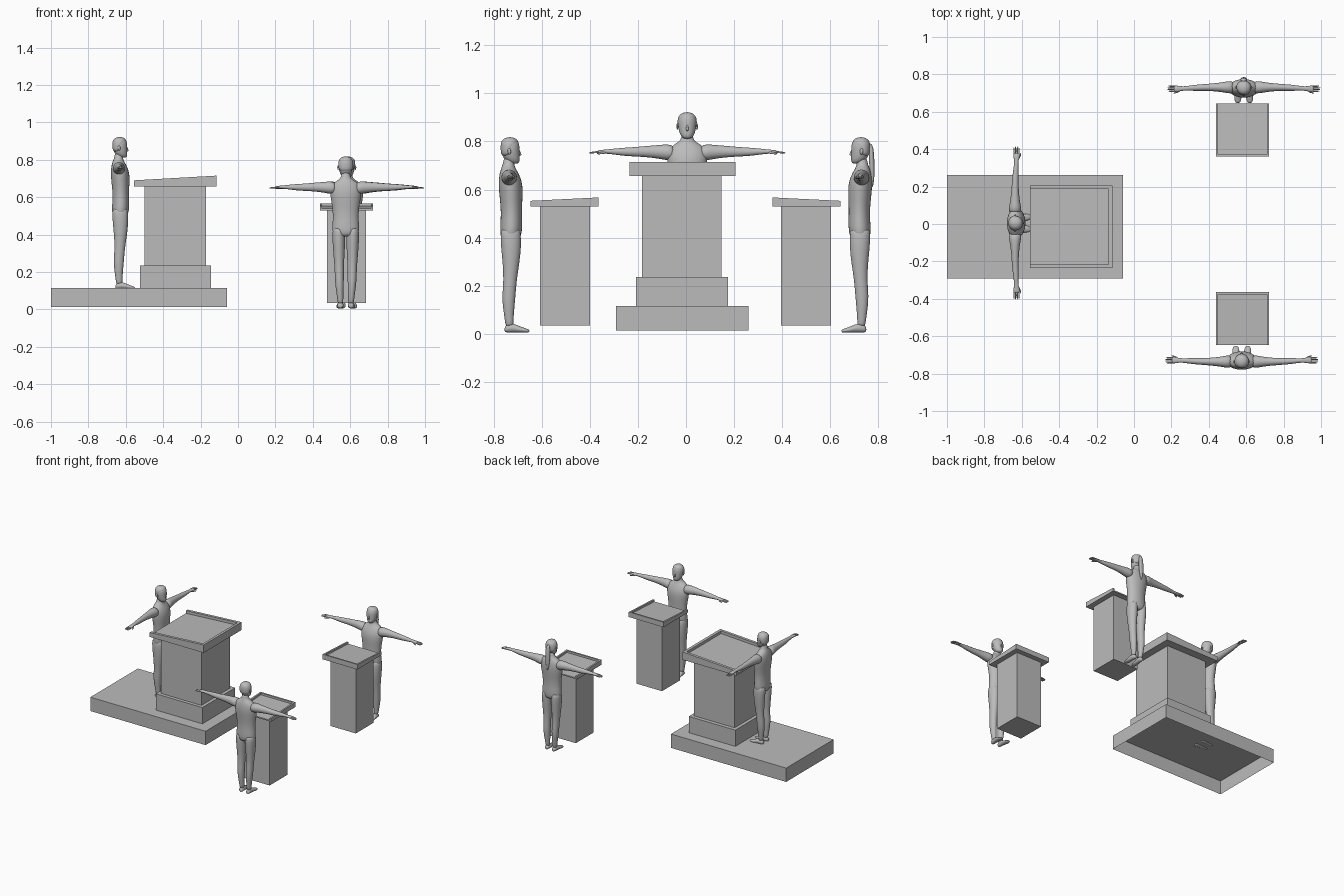
import bpy, bmesh, math
from mathutils import Matrix, Vector

cube = bpy.data.objects.get("Cube")
if cube:
    bpy.data.objects.remove(cube, do_unlink=True)

grey = bpy.data.materials.new("plain_grey")
grey.use_nodes = True
grey.diffuse_color = (0.5, 0.5, 0.5, 1)
grey.node_tree.nodes["Principled BSDF"].inputs["Base Color"].default_value = (0.5, 0.5, 0.5, 1)


def finish(name, bm, place, smooth=False):
    bmesh.ops.transform(bm, matrix=place, verts=bm.verts)
    mesh = bpy.data.meshes.new(name)
    bm.to_mesh(mesh)
    bm.free()
    mesh.materials.append(grey)
    obj = bpy.data.objects.new(name, mesh)
    bpy.context.collection.objects.link(obj)
    if smooth:
        mesh.polygons.foreach_set("use_smooth", [True] * len(mesh.polygons))
        obj.modifiers.new("Subdivision", "SUBSURF").levels = 1
        obj.modifiers["Subdivision"].render_levels = 1
    return obj


def block(name, place, xs, ys, z0, front_z, back_z=None, open_bottom=False):
    """Box whose top may slope from front_z (at low y) to back_z (at high y)."""
    back_z = front_z if back_z is None else back_z
    bm = bmesh.new()
    bmesh.ops.create_cube(bm, size=2)
    for v in bm.verts:
        top = front_z if v.co.y < 0 else back_z
        v.co = (xs[v.co.x > 0], ys[v.co.y > 0], top if v.co.z > 0 else z0)
    if open_bottom:
        bm.normal_update()
        bottom = [f for f in bm.faces if f.normal.z < -0.9]
        bmesh.ops.delete(bm, geom=bottom, context="FACES_ONLY")
    return finish(name, bm, place)


def loft(name, place, axis, rings, side=1, sides=12):
    """Skin ellipses (x, y, z, half width, half depth) lying across an axis."""
    u, v = {"x": ((0, 1, 0), (0, 0, 1)), "y": ((1, 0, 0), (0, 0, 1)),
            "z": ((1, 0, 0), (0, 1, 0))}[axis]
    u, v = Vector(u), Vector(v)
    bm = bmesh.new()
    loops = []
    for x, y, z, a, b in rings:
        loop = []
        for i in range(sides):
            t = math.tau * i / sides
            p = Vector((x, y, z)) + u * a * math.cos(t) + v * b * math.sin(t)
            loop.append(bm.verts.new((p.x * side, p.y, p.z)))
        loops.append(loop)
    for low, high in zip(loops, loops[1:]):
        for i in range(sides):
            j = (i + 1) % sides
            bm.faces.new((low[i], low[j], high[j], high[i]))
    bm.faces.new(loops[0])
    bm.faces.new(loops[-1])
    bmesh.ops.recalc_face_normals(bm, faces=bm.faces)
    return finish(name, bm, place, True)


def desk_top(name, place, xs, ys, z0, front_z, back_z, rim, depth):
    """Sloping slab with a raised rim on three sides, open to the speaker."""
    block(name + "_slab", place, xs, ys, z0, front_z - depth, back_z - depth)
    slope = (back_z - front_z) / (ys[1] - ys[0])
    inner_z = front_z + slope * rim
    block(name + "_front_rim", place, xs, (ys[0], ys[0] + rim), z0, front_z, inner_z)
    for label, span in (("right", (xs[0], xs[0] + rim)), ("left", (xs[1] - rim, xs[1]))):
        block(f"{name}_{label}_rim", place, span, (ys[0] + rim, ys[1]), z0, inner_z, back_z)


def person(name, place, ponytail=False):
    # Torso and neck
    loft(name + "_torso", place, "z", [
        (0, 0, .385, .045, .03), (0, 0, .40, .073, .044), (0, -.003, .44, .074, .048),
        (0, -.004, .50, .068, .044), (0, -.002, .56, .076, .048), (0, 0, .615, .086, .052),
        (0, .004, .65, .085, .045), (0, .008, .675, .066, .036), (0, .01, .692, .034, .027),
        (0, .008, .708, .024, .023), (0, .004, .735, .023, .024)], sides=16)
    # Head with jaw, brow and crown
    loft(name + "_head", place, "z", [
        (0, -.016, .704, .012, .014), (0, -.012, .712, .024, .026), (0, -.004, .728, .033, .035),
        (0, 0, .75, .038, .038), (0, .001, .775, .04, .039), (0, .002, .793, .037, .037),
        (0, .002, .806, .026, .027), (0, .002, .812, .01, .011)], sides=16)
    loft(name + "_nose", place, "z", [
        (0, -.037, .737, .005, .003), (0, -.039, .741, .007, .008),
        (0, -.037, .75, .005, .006), (0, -.035, .763, .004, .003)], sides=8)
    # Hair cap sitting on the back of the head
    loft(name + "_hair", place, "z", [
        (0, .017, .735, .032, .02), (0, .014, .75, .039, .027), (0, .008, .775, .042, .035),
        (0, .003, .795, .039, .038), (0, .003, .808, .028, .029), (0, .003, .815, .01, .01)], sides=16)
    if ponytail:
        loft(name + "_ponytail", place, "z", [
            (0, .04, .79, .009, .007), (0, .046, .77, .016, .01), (0, .047, .73, .02, .012),
            (0, .05, .68, .019, .011), (0, .051, .64, .013, .008), (0, .05, .605, .004, .003)])
    for label, side in (("left", 1), ("right", -1)):
        loft(f"{name}_{label}_ear", place, "z", [
            (.039, .005, .742, .003, .004), (.042, .005, .75, .004, .007),
            (.042, .006, .762, .004, .008), (.04, .006, .768, .002, .004)], side, 8)
        # Arm held straight out
        loft(f"{name}_{label}_arm", place, "x", [
            (.05, .006, .645, .036, .034), (.085, .006, .648, .034, .035),
            (.12, .006, .65, .026, .029), (.17, .006, .651, .021, .024),
            (.22, .005, .65, .018, .02), (.26, .003, .65, .017, .018),
            (.31, 0, .651, .012, .012), (.335, -.001, .651, .012, .009),
            (.36, -.002, .65, .019, .008), (.375, -.002, .649, .017, .007)], side)
        # Fingers and thumb
        for n in range(4):
            y = -.015 + n * .009
            reach = .405 + .006 * (n in (1, 2))
            loft(f"{name}_{label}_finger_{n + 1}", place, "x", [
                (.36, y, .65, .004, .005), (.39, y, .648, .0045, .005),
                (reach, y, .645, .003, .003)], side, 6)
        loft(f"{name}_{label}_thumb", place, "x", [
            (.335, -.008, .648, .005, .006), (.355, -.02, .645, .006, .006),
            (.378, -.026, .642, .003, .004)], side, 6)
        # Leg and foot
        loft(f"{name}_{label}_leg", place, "z", [
            (.028, .004, .025, .016, .018), (.029, .006, .05, .016, .018),
            (.032, .008, .10, .021, .024), (.034, .008, .15, .025, .029),
            (.035, .002, .22, .025, .028), (.036, -.002, .29, .031, .036),
            (.037, -.002, .36, .035, .044), (.038, 0, .41, .035, .044),
            (.036, 0, .44, .03, .04)], side)
        loft(f"{name}_{label}_foot", place, "y", [
            (.028, .026, .014, .01, .01), (.028, .016, .019, .017, .018),
            (.029, -.01, .022, .018, .02), (.031, -.04, .014, .02, .013),
            (.032, -.064, .01, .019, .009), (.032, -.079, .008, .01, .006)], side)


def facing(degrees):
    return Matrix.Rotation(math.radians(degrees), 4, "Z")


# Main speaker: raised platform, plinth, column and desk top
main = facing(90)
block("platform", main, (-.292, .261), (.06, 1), .013, .115, open_bottom=True)
block("main_plinth", main, (-.208, .175), (.145, .525), .115, .235)
block("main_column", main, (-.183, .147), (.17, .5), .235, .657)
desk_top("main_desk_top", main, (-.236, .206), (.115, .555), .657, .715, .69, .02, .02)
person("main_speaker", main @ Matrix.Translation((.005, .63, .107)))

# Two smaller lecterns facing each other
for label, turn, x, y, stand, hair in (("back", 0, .58, 0, .725, True),
                                       ("front", 180, -.58, .004, .73, False)):
    place = facing(turn) @ Matrix.Translation((x, y, 0))
    block(label + "_column", place, (-.104, .104), (.396, .604), .035, .53)
    desk_top(label + "_desk_top", place, (-.142, .142), (.36, .643), .53, .567, .553, .012, .014)
    shift = .007 if hair else .004
    person(label + "_speaker", place @ Matrix.Translation((shift, stand - y, .003)), hair)
